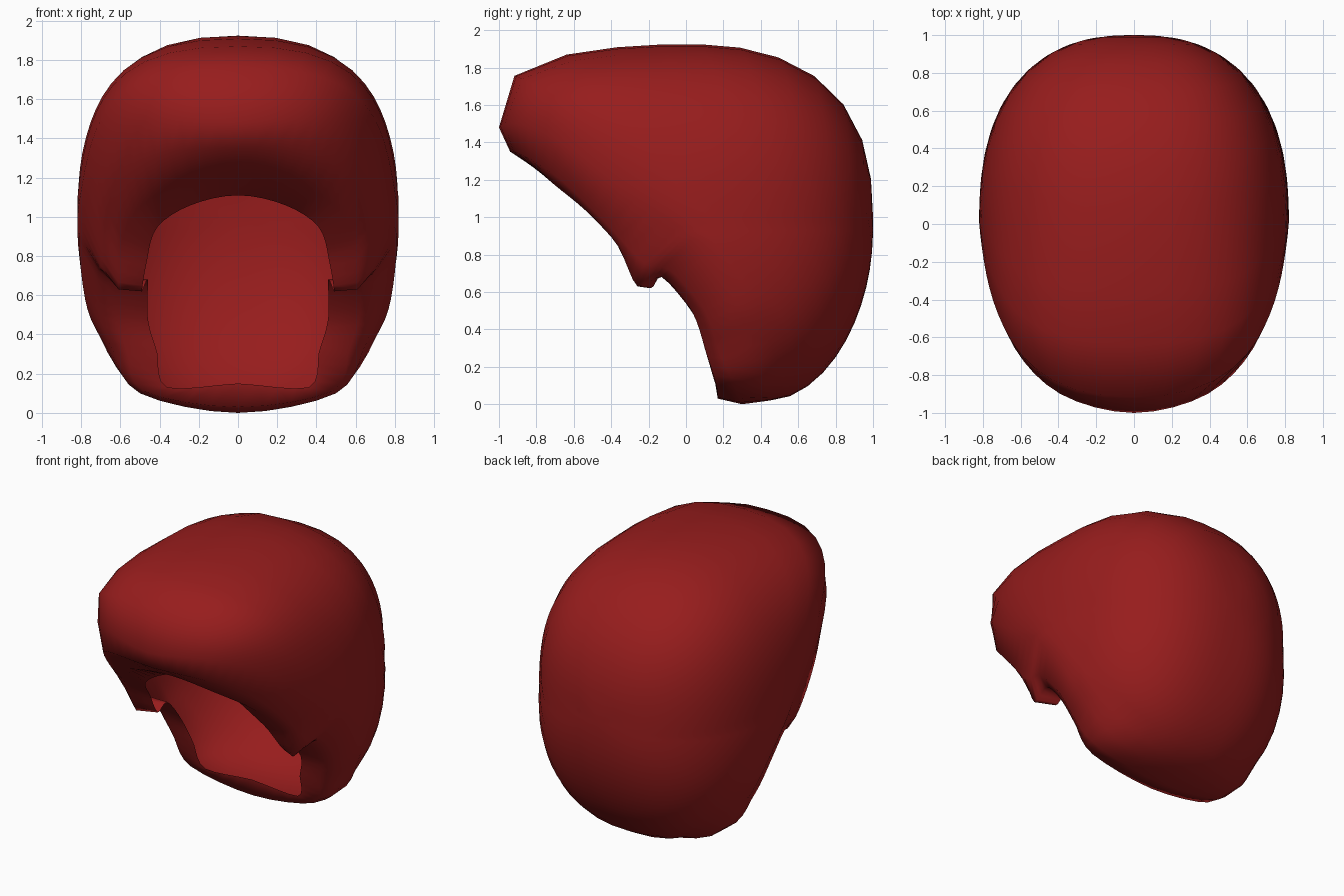
import bpy, bmesh
from mathutils import Vector

if "Cube" in bpy.data.objects:
    bpy.data.objects.remove(bpy.data.objects["Cube"])

# Half rings from top centre, down past the sideburn tip, to the nape centre
RIM = [(0, -.50, 1.11), (.24, -.47, 1.06), (.41, -.44, .95), (.46, -.32, .80), (.49, -.19, .62),
       (.46, -.13, .68), (.46, .04, .48), (.41, .10, .30), (.36, .15, .13), (0, .15, .15)]
UNDERSIDE = [(0, -.74, 1.22), (.30, -.70, 1.17), (.52, -.53, 1.03), (.60, -.36, .84), (.61, -.26, .63),
             (.62, -.13, .68), (.62, .03, .50), (.56, .10, .30), (.48, .16, .11), (0, .17, .03)]
TURN = [(0, -.94, 1.35), (.35, -.87, 1.33), (.58, -.67, 1.20), (.68, -.42, .96), (.70, -.22, .75),
        (.71, -.09, .72), (.70, .10, .50), (.63, .17, .30), (.50, .26, .10), (0, .30, 0)]
CREST = [(0, -1, 1.48), (.39, -.90, 1.50), (.63, -.66, 1.40), (.75, -.35, 1.16), (.80, -.05, .95),
         (.81, .05, .85), (.78, .25, .58), (.70, .32, .38), (.49, .42, .10), (0, .45, .02)]
CENTRE = Vector((0, .1, 1.0))
POLE = Vector((0, 1, 1))
STEPS = 12


def densify(half):
    """Mirror to a full loop, then insert smooth midpoints twice."""
    loop = [Vector(c) for c in half]
    loop += [Vector((-v.x, v.y, v.z)) for v in loop[-2:0:-1]]
    for _ in range(2):
        n = len(loop)
        dense = []
        for i in range(n):
            a, b, c, d = (loop[(i + o) % n] for o in (-1, 0, 1, 2))
            dense += [b, (b + c) * .5625 - (a + d) * .0625]
        loop = dense
    return loop


def hull(v):
    """Rounded hair volume: below 1 inside, above 1 outside."""
    x, y, z = v
    front = min(max(-y, 0), 1)
    width = .82 - .1 * front
    zc = .95 + .5 * front
    side = abs(x / width) ** 2.45
    p = 2.4 + 1.1 * front
    if z >= zc:
        return side + abs(y) ** p + ((z - zc) / (1.925 - zc)) ** (2.7 + .8 * front)
    d = (zc - z) / zc
    yc = .3 * min(d, 1) if y > 0 else 0
    return side + abs((y - yc) / (1 - yc)) ** p + d ** 2.2


def project(direction):
    lo, hi = 0.0, 2.5
    for _ in range(30):
        mid = (lo + hi) / 2
        if hull(CENTRE + direction * mid) < 1:
            lo = mid
        else:
            hi = mid
    return CENTRE + direction * lo


# Front rings, then the dome swept back to the rear pole
rings = [densify(r) for r in (RIM, UNDERSIDE, TURN, CREST)]
back = (POLE - CENTRE).normalized()
for k in range(1, STEPS):
    rings.append([project((c - CENTRE).normalized().slerp(back, k / STEPS))
                  for c in rings[3]])

bm = bmesh.new()
grid = [[bm.verts.new(v) for v in ring] for ring in rings]
n = len(grid[0])
for a, b in zip(grid, grid[1:]):
    for j in range(n):
        m = (j + 1) % n
        bm.faces.new((a[j], a[m], b[m], b[j]))
pole = bm.verts.new(POLE)
for j in range(n):
    bm.faces.new((grid[-1][j], grid[-1][(j + 1) % n], pole))
bm.normal_update()
if pole.normal.y < 0:
    bmesh.ops.reverse_faces(bm, faces=bm.faces[:])
for f in bm.faces:
    f.smooth = True

mesh = bpy.data.meshes.new("hair")
bm.to_mesh(mesh)
bm.free()
hair = bpy.data.objects.new("hair", mesh)
bpy.context.collection.objects.link(hair)

red = bpy.data.materials.new("deep red")
red.diffuse_color = (.31, .012, .012, 1)
red.use_nodes = True
red.node_tree.nodes["Principled BSDF"].inputs["Base Color"].default_value = red.diffuse_color
mesh.materials.append(red)
